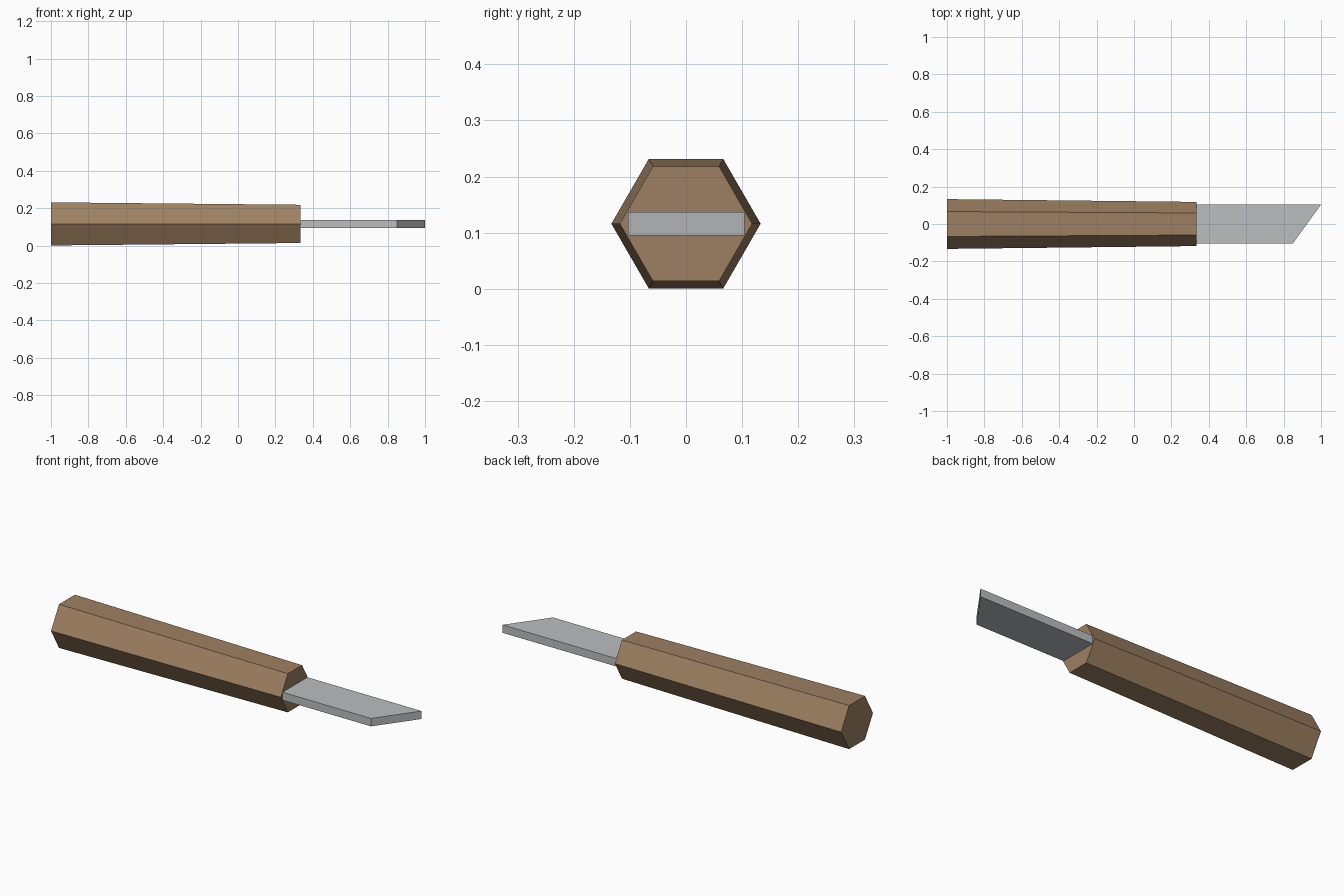
import bpy
import math

cube = bpy.data.objects.get("Cube")
if cube:
    bpy.data.objects.remove(cube, do_unlink=True)

CENTRE_Z = 0.116


def material(name, rgb):
    mat = bpy.data.materials.new(name)
    mat.use_nodes = True
    mat.diffuse_color = (*rgb, 1)
    mat.node_tree.nodes["Principled BSDF"].inputs["Base Color"].default_value = (*rgb, 1)
    return mat


def loft(name, start, end, mat):
    """Join two matching outlines with side faces and close both ends."""
    n = len(start)
    faces = [(i, (i + 1) % n, n + (i + 1) % n, n + i) for i in range(n)]
    faces += [tuple(reversed(range(n))), tuple(range(n, 2 * n))]
    mesh = bpy.data.meshes.new(name)
    mesh.from_pydata(start + end, [], faces)
    mesh.materials.append(mat)
    obj = bpy.data.objects.new(name, mesh)
    bpy.context.collection.objects.link(obj)
    return obj


def hexagon(x, radius):
    angles = [math.radians(60 * i) for i in range(6)]
    return [(x, radius * math.cos(a), CENTRE_Z + radius * math.sin(a)) for a in angles]


wood = material("brown wood", (0.34, 0.215, 0.122))
steel = material("grey steel", (0.5, 0.515, 0.53))

# Tapered six-sided handle
loft("handle", hexagon(-1, 0.133), hexagon(0.333, 0.118), wood)

# Flat blade with a slanted tip, set slightly into the handle
outline = [(0.32, -0.103), (0.85, -0.103), (1, 0.104), (0.32, 0.104)]
bottom, top = ([(x, y, CENTRE_Z + dz) for x, y in outline] for dz in (-0.021, 0.021))
loft("blade", bottom, top, steel)
